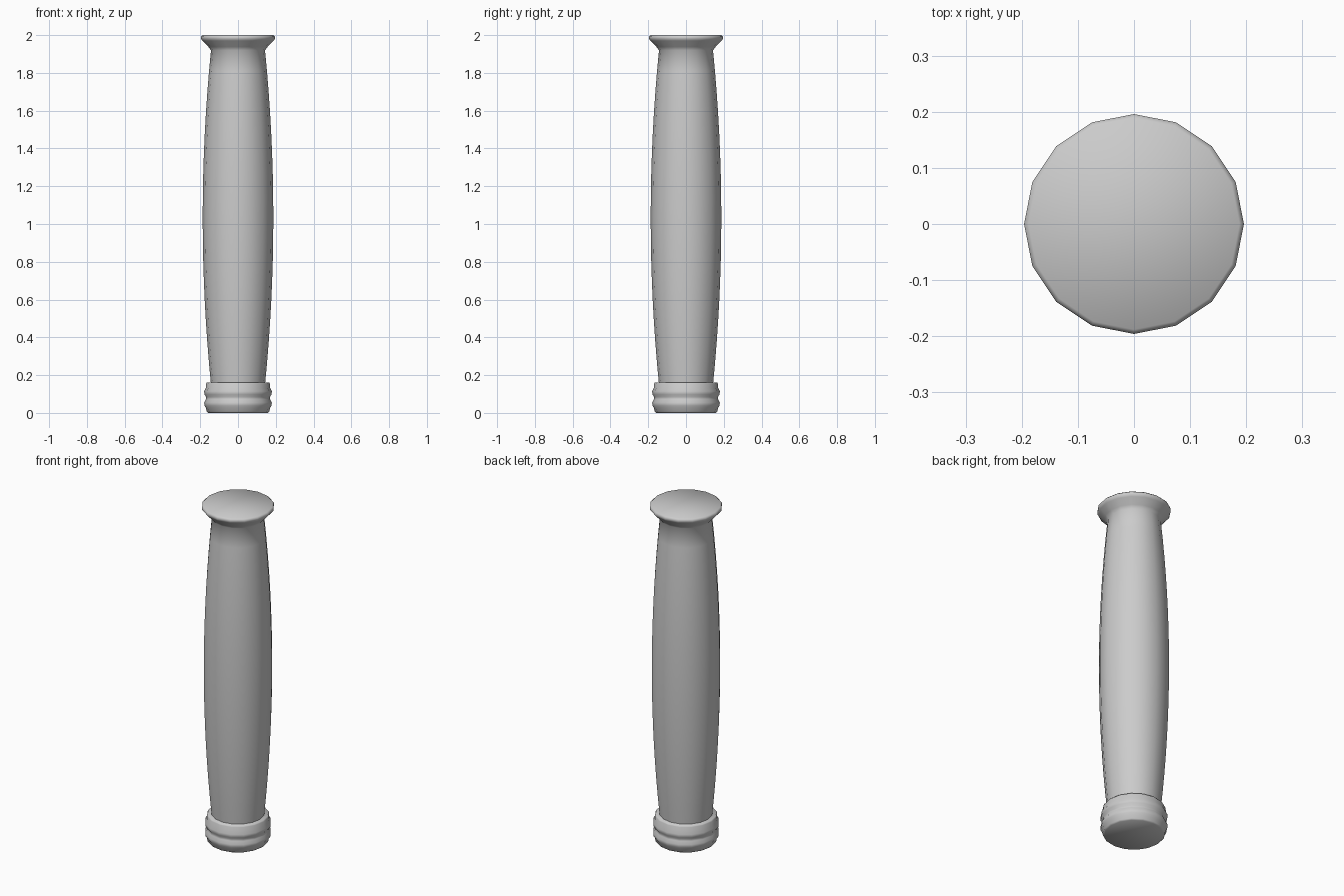
import bpy, bmesh, math

if "Cube" in bpy.data.objects:
    bpy.data.objects.remove(bpy.data.objects["Cube"], do_unlink=True)

SIDES = 16

grey = bpy.data.materials.new("stone_grey")
grey.use_nodes = True
colour = (0.6, 0.6, 0.6, 1)
grey.diffuse_color = colour
grey.node_tree.nodes["Principled BSDF"].inputs["Base Color"].default_value = colour


def lathe(name, profile, angle):
    """Revolve (radius, z) points, listed bottom to top, and cap both ends."""
    bm = bmesh.new()
    rings = []
    for r, z in profile:
        rings.append([bm.verts.new((r * math.cos(2 * math.pi * i / SIDES),
                                    r * math.sin(2 * math.pi * i / SIDES), z))
                      for i in range(SIDES)])
    for low, high in zip(rings, rings[1:]):
        for i in range(SIDES):
            j = (i + 1) % SIDES
            bm.faces.new((low[i], low[j], high[j], high[i]))
    bm.faces.new(rings[0][::-1])
    bm.faces.new(rings[-1])
    mesh = bpy.data.meshes.new(name)
    bm.to_mesh(mesh)
    bm.free()
    mesh.materials.append(grey)
    obj = bpy.data.objects.new(name, mesh)
    bpy.context.collection.objects.link(obj)
    bpy.ops.object.select_all(action="DESELECT")
    obj.select_set(True)
    bpy.context.view_layer.objects.active = obj
    bpy.ops.object.shade_smooth_by_angle(angle=math.radians(angle))
    return obj


# Ringed foot
lathe("base_rings", [(0.158, 0.0), (0.166, 0.007), (0.170, 0.027), (0.178, 0.038),
                     (0.179, 0.055), (0.170, 0.072), (0.168, 0.084), (0.178, 0.097),
                     (0.179, 0.115), (0.170, 0.132), (0.169, 0.155), (0.164, 0.162)], 75)

# Bulging shaft flowing into the flared cap
STEPS = 16
shaft = []
for k in range(STEPS + 1):
    z = 0.15 + (1.92 - 0.15) * k / STEPS
    shaft.append((0.187 - 0.044 * abs((z - 1.035) / 0.885) ** 2, z))
flare = [(0.157, 1.938), (0.188, 1.970), (0.196, 1.980), (0.196, 1.992), (0.188, 2.0)]
lathe("shaft_and_cap", shaft + flare, 75)
